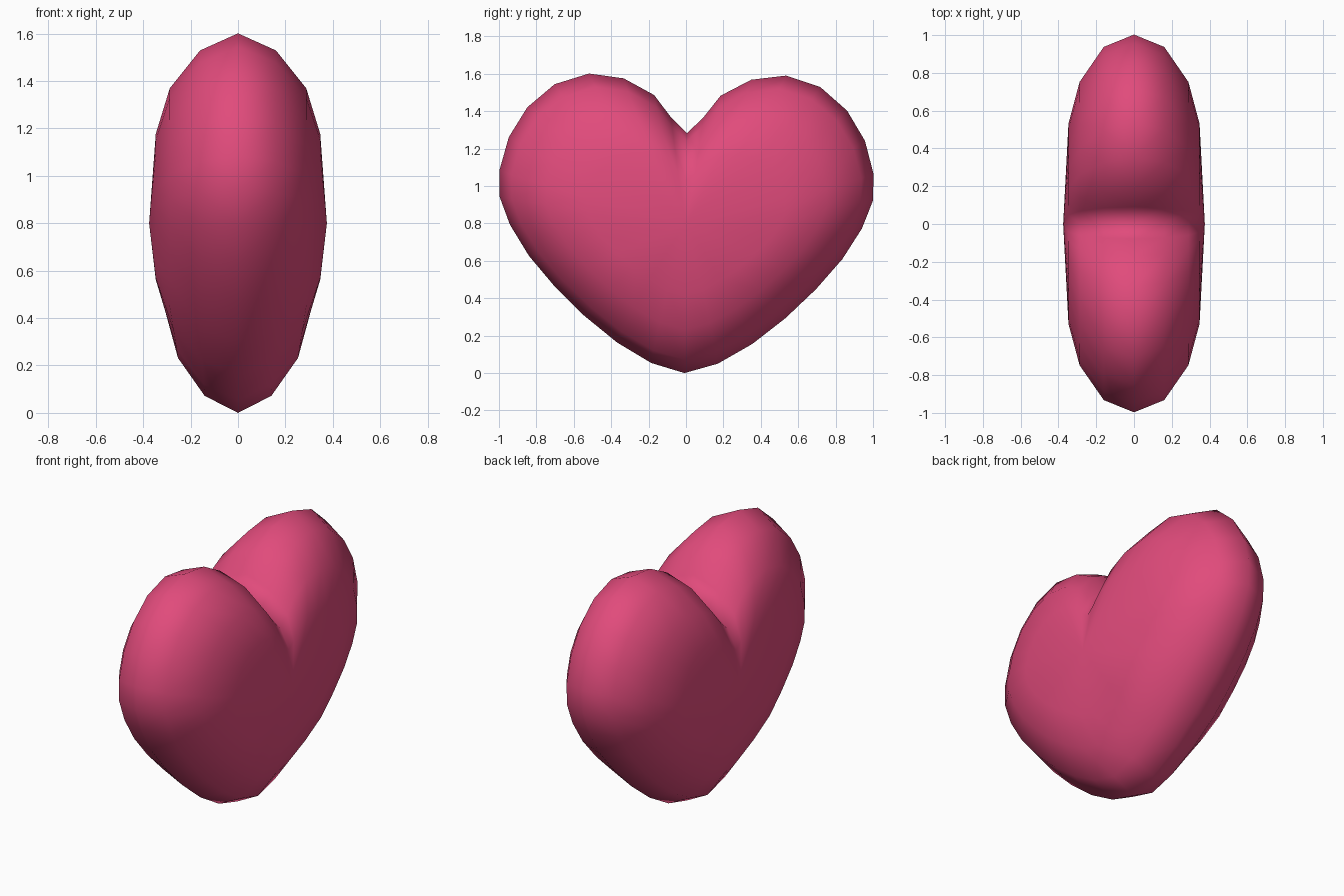
import bpy, bmesh, math
from mathutils import Matrix, Vector

if "Cube" in bpy.data.objects:
    bpy.data.objects.remove(bpy.data.objects["Cube"])

# Half of the heart outline (y, z), from the cleft round to the bottom tip
half = [(0, 1.283), (0.085, 1.365), (0.178, 1.485), (0.341, 1.572), (0.527, 1.596),
        (0.71, 1.537), (0.855, 1.412), (0.952, 1.252), (1.0, 1.075), (0.998, 0.932),
        (0.941, 0.783), (0.838, 0.618), (0.698, 0.455), (0.538, 0.30), (0.362, 0.16),
        (0.178, 0.052), (0, 0.0)]
outline = half + [(-y, z) for y, z in half[-2:0:-1]]
MID = 0.8

# Bulge profile from the rim to the face: (y scale, z scale, x offset)
rings = [(0.935, 0.91, 0.16), (0.75, 0.71, 0.288), (0.53, 0.47, 0.347)]
APEX = 0.375


def thickness(z):
    # Slightly thinner towards the bottom tip
    return min(1.0, 0.88 + 0.4 * z)


bm = bmesh.new()


def add_ring(sy, sz, x):
    return [bm.verts.new((x * thickness(z), y * sy, MID + (z - MID) * sz)) for y, z in outline]


# Rim, then both domed faces
rim = add_ring(1, 1, 0)
n = len(rim)
for side in (1, -1):
    prev = rim
    for sy, sz, x in rings:
        cur = add_ring(sy, sz, side * x)
        for i in range(n):
            j = (i + 1) % n
            bm.faces.new((prev[i], prev[j], cur[j], cur[i]))
        prev = cur
    apex = bm.verts.new((side * APEX, 0, MID))
    for i in range(n):
        bm.faces.new((prev[i], prev[(i + 1) % n], apex))

# Slight lean of the whole heart
bmesh.ops.rotate(bm, verts=bm.verts, cent=Vector((0, 0, MID)),
                 matrix=Matrix.Rotation(math.radians(-0.6), 3, 'X'))
bmesh.ops.recalc_face_normals(bm, faces=bm.faces)
for f in bm.faces:
    f.smooth = True

mesh = bpy.data.meshes.new("heart")
bm.to_mesh(mesh)
bm.free()
heart = bpy.data.objects.new("heart", mesh)
bpy.context.collection.objects.link(heart)

mat = bpy.data.materials.new("pink")
mat.diffuse_color = (0.75, 0.07, 0.2, 1)
mat.use_nodes = True
mat.node_tree.nodes["Principled BSDF"].inputs["Base Color"].default_value = mat.diffuse_color
mesh.materials.append(mat)
